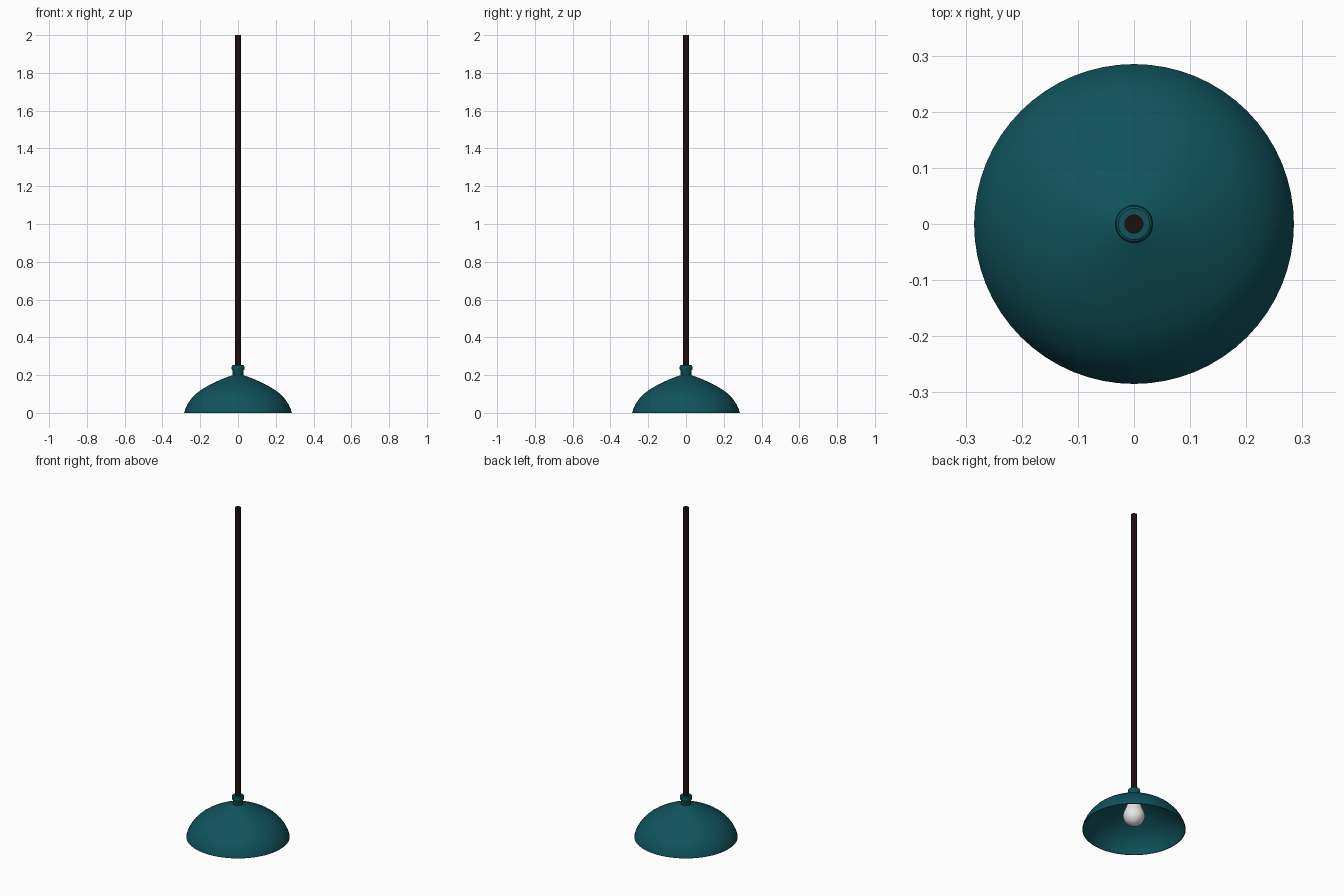
import bpy, bmesh, math

if "Cube" in bpy.data.objects:
    bpy.data.objects.remove(bpy.data.objects["Cube"])


def material(name, rgb):
    m = bpy.data.materials.new(name)
    m.diffuse_color = (*rgb, 1)
    m.use_nodes = True
    m.node_tree.nodes["Principled BSDF"].inputs["Base Color"].default_value = m.diffuse_color
    return m


teal = material("teal enamel", (0.005, 0.085, 0.107))
brown = material("dark brown", (0.014, 0.004, 0.005))
white = material("bulb white", (0.8, 0.8, 0.8))


def lathe(name, profile, mat, sides=64, angle=35, closed=False):
    """Spin a (radius, height) profile around z."""
    bm = bmesh.new()
    vs = [bm.verts.new((r, 0, z)) for r, z in profile]
    es = [bm.edges.new(p) for p in zip(vs, vs[1:])]
    if closed:
        es.append(bm.edges.new((vs[-1], vs[0])))
    bmesh.ops.spin(bm, geom=vs + es, cent=(0, 0, 0), axis=(0, 0, 1),
                   angle=math.tau, steps=sides, use_duplicate=False)
    bmesh.ops.remove_doubles(bm, verts=bm.verts, dist=1e-5)
    bmesh.ops.recalc_face_normals(bm, faces=bm.faces)
    me = bpy.data.meshes.new(name)
    bm.to_mesh(me)
    bm.free()
    me.materials.append(mat)
    ob = bpy.data.objects.new(name, me)
    bpy.context.collection.objects.link(ob)
    bpy.ops.object.select_all(action='DESELECT')
    ob.select_set(True)
    bpy.context.view_layer.objects.active = ob
    bpy.ops.object.shade_smooth_by_angle(angle=math.radians(angle))
    return ob


# Domed shade: outer skin, then a slightly smaller inner skin
outer = [(0.285, 0), (0.28, 0.018), (0.268, 0.045), (0.25, 0.072), (0.225, 0.099),
         (0.195, 0.122), (0.16, 0.143), (0.12, 0.163), (0.075, 0.183), (0.028, 0.2)]
inner = [(r - 0.004, max(z - 0.004, 0)) for r, z in reversed(outer)]
lathe("shade", outer + inner, teal, closed=True)

# Collar joining shade and stem, with a wider lip
lathe("collar", [(0, 0.19), (0.028, 0.19), (0.028, 0.222), (0.033, 0.23),
                 (0.034, 0.24), (0.032, 0.25), (0.028, 0.253), (0, 0.253)], teal, 32)

# Long hanging stem
lathe("stem", [(0, 0.24), (0.017, 0.24), (0.017, 2.0), (0, 2.0)], brown, 16, 40)

# Bulb: round globe tapering into a neck
globe = [(0.06 * math.sin(math.radians(a)), 0.085 - 0.06 * math.cos(math.radians(a)))
         for a in range(0, 121, 12)]
lathe("bulb", globe + [(0.043, 0.14), (0.036, 0.16), (0.033, 0.193), (0, 0.193)], white, 32)
